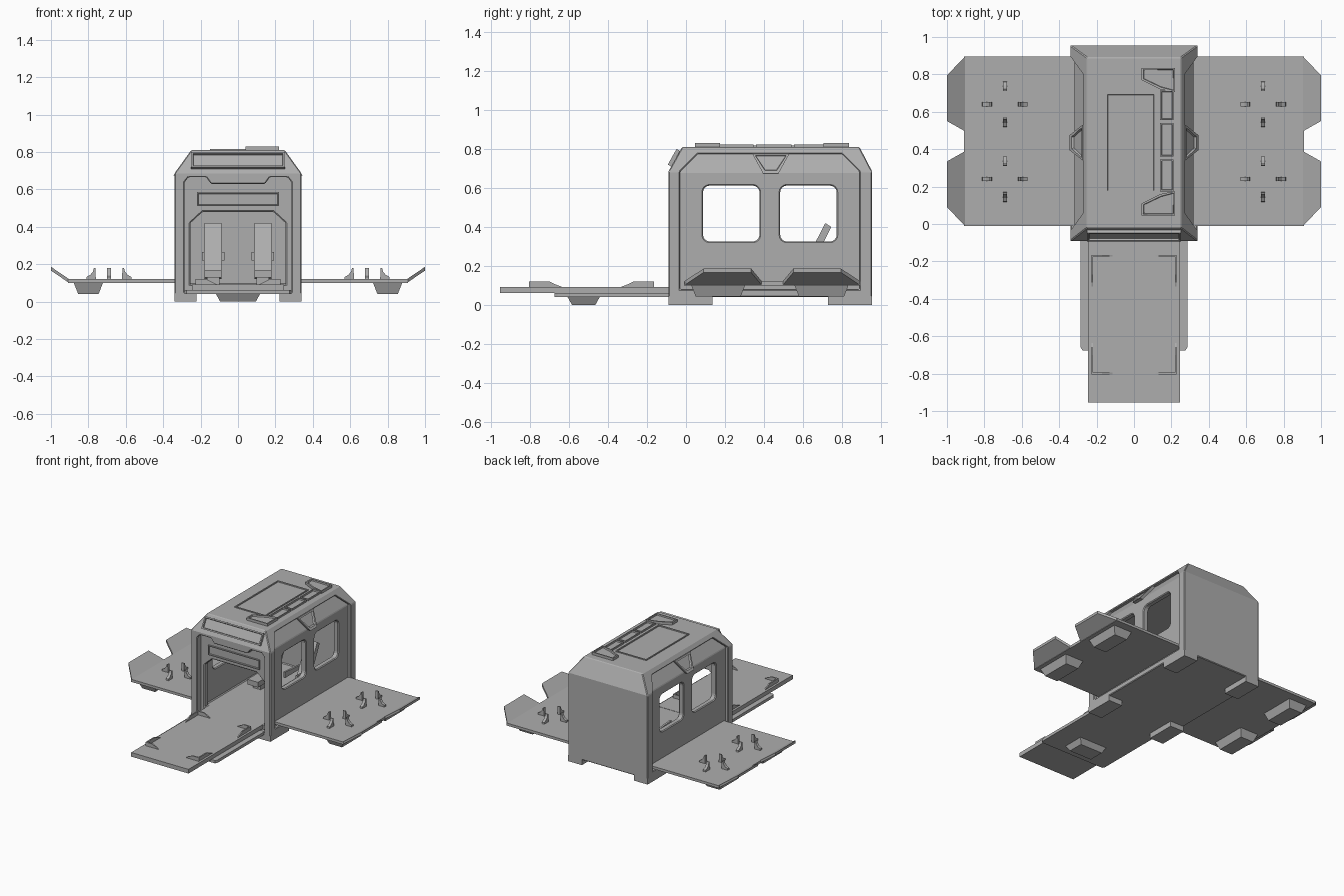
import bpy, bmesh, math
from mathutils import Matrix, Vector

cube = bpy.data.objects.get("Cube")
if cube:
    bpy.data.objects.remove(cube)

grey = bpy.data.materials.new("plain_grey")
grey.use_nodes = True
grey.diffuse_color = (0.42, 0.42, 0.42, 1)
grey.node_tree.nodes["Principled BSDF"].inputs["Base Color"].default_value = (0.42, 0.42, 0.42, 1)

AXES = {"x": lambda u, v, w: (w, u, v), "y": lambda u, v, w: (u, w, v), "z": lambda u, v, w: (u, v, w)}


def finish(name, bm):
    bmesh.ops.recalc_face_normals(bm, faces=bm.faces)
    mesh = bpy.data.meshes.new(name)
    bm.to_mesh(mesh)
    bm.free()
    mesh.materials.append(grey)
    obj = bpy.data.objects.new(name, mesh)
    bpy.context.collection.objects.link(obj)
    return obj


def prism(name, pts, axis, a, b, rim=0, depth=0, taper=0):
    """Extrude an outline from a to b; the b end may be inset, sunk or tapered."""
    bm = bmesh.new()
    put = AXES[axis]
    lo = [bm.verts.new(put(u, v, a)) for u, v in pts]
    hi = [bm.verts.new(put(u, v, b)) for u, v in pts]
    n = len(pts)
    bm.faces.new(lo)
    cap = bm.faces.new(hi)
    for i in range(n):
        bm.faces.new((lo[i], lo[(i + 1) % n], hi[(i + 1) % n], hi[i]))
    bmesh.ops.recalc_face_normals(bm, faces=bm.faces)
    if rim:
        bmesh.ops.inset_region(bm, faces=[cap], thickness=rim)
        inner = bmesh.ops.inset_region(bm, faces=[cap], thickness=0.003)
        bmesh.ops.translate(bm, verts=cap.verts, vec=-cap.normal * depth)
    if taper:
        mid = cap.calc_center_median()
        for v in hi:
            for k in range(3):
                d = v.co[k] - mid[k]
                if abs(d) > taper:
                    v.co[k] -= math.copysign(taper, d)
    return finish(name, bm)


def rect(u0, u1, v0, v1):
    return [(u0, v0), (u1, v0), (u1, v1), (u0, v1)]


def box(name, x0, x1, y0, y1, z0, z1):
    return prism(name, rect(x0, x1, y0, y1), "z", z0, z1)


def rounded(u0, u1, v0, v1, r, steps=4):
    pts = []
    corners = [(u1 - r, v1 - r), (u0 + r, v1 - r), (u0 + r, v0 + r), (u1 - r, v0 + r)]
    for q, (cu, cv) in enumerate(corners):
        for i in range(steps + 1):
            t = math.pi / 2 * (q + i / steps)
            pts.append((cu + r * math.cos(t), cv + r * math.sin(t)))
    return pts


def symmetric(half):
    return half + [(-u, v) for u, v in reversed(half)]


def mirrored(obj, name):
    """Name the part for the left side and add a copy on the right."""
    obj.name = "left_" + name
    twin = obj.copy()
    twin.data = obj.data.copy()
    twin.data.transform(Matrix.Scale(-1, 4, Vector((1, 0, 0))))
    twin.data.flip_normals()
    twin.name = "right_" + name
    bpy.context.collection.objects.link(twin)


def cut(obj, cutters, bevel=0.0):
    for c in cutters:
        m = obj.modifiers.new("cut", "BOOLEAN")
        m.operation, m.solver, m.object = "DIFFERENCE", "EXACT", c
    if bevel:
        m = obj.modifiers.new("edge", "BEVEL")
        m.width, m.segments, m.limit_method = bevel, 1, "ANGLE"
    dg = bpy.context.evaluated_depsgraph_get()
    mesh = bpy.data.meshes.new_from_object(obj.evaluated_get(dg))
    obj.modifiers.clear()
    obj.data = mesh
    for c in cutters:
        bpy.data.objects.remove(c)


# Outer frame: a hipped box with the sides and the doorway cut out
frame = box("outer_frame", -0.34, 0.34, -0.09, 0.955, 0.04, 0.685)
bm = bmesh.new()
bm.from_mesh(frame.data)
bm.faces.ensure_lookup_table()
top = max(bm.faces, key=lambda f: f.calc_center_median().z)
lid = bmesh.ops.extrude_face_region(bm, geom=[top])
bmesh.ops.delete(bm, geom=[top], context="FACES_ONLY")
for v in [g for g in lid["geom"] if isinstance(g, bmesh.types.BMVert)]:
    v.co = (math.copysign(0.25, v.co.x), -0.02 if v.co.y < 0 else 0.89, 0.81)
bmesh.ops.recalc_face_normals(bm, faces=bm.faces)
bm.to_mesh(frame.data)
bm.free()
side = [(-0.03, 0.08), (0.89, 0.08), (0.89, 0.685), (0.8, 0.775), (0.06, 0.775), (-0.03, 0.685)]
door = symmetric([(0.285, 0.05), (0.285, 0.64), (0.265, 0.665), (0.17, 0.665), (0.145, 0.63)])
cut(frame, [prism("cutter", side, "x", -1, 1), prism("cutter", door, "y", -0.3, -0.02)], 0.006)

# Cabin walls with the entrance, the hollow inside and four windows
cabin = prism("cabin_walls", symmetric([(0.318, 0.05), (0.318, 0.68), (0.24, 0.79)]), "y", -0.045, 0.9)
hollow = symmetric([(0.275, 0.09), (0.275, 0.66), (0.2, 0.75)])
entry = symmetric([(0.255, 0.09), (0.255, 0.42), (0.19, 0.48)])
holes = [prism("cutter", hollow, "y", 0.0, 0.87), prism("cutter", entry, "y", -0.2, 0.1)]
for y in (0.087, 0.483):
    holes.append(prism("cutter", rounded(y, y + 0.29, 0.325, 0.612, 0.035), "x", -1, 1))
cut(cabin, holes, 0.006)
prism("door_header_panel", rect(-0.22, 0.22, 0.51, 0.585), "y", -0.04, -0.055, 0.01, 0.012)

# Tab hanging over each side panel, bent to follow the roof slope
tab = prism("tab", [(0.395, 0.675), (0.475, 0.675), (0.53, 0.775), (0.34, 0.775)], "x", 0.3, 0.345, 0.018, 0.012)
for v in tab.data.vertices:
    v.co.x -= max(0, v.co.z - 0.675) * 0.7
mirrored(tab, "side_tab")

# Roof details
prism("roof_panel", rect(-0.15, 0.115, 0.17, 0.7), "z", 0.8, 0.817, 0.012, 0.01)
for i, (y0, y1) in enumerate([(0.175, 0.345), (0.36, 0.54), (0.555, 0.715)]):
    prism(f"roof_vent_{i}", rect(0.14, 0.212, y0, y1), "z", 0.8, 0.822, 0.01, 0.01)
cap = [(0.04, 0.38), (0.04, 0.33), (0.14, 0.28), (0.22, 0.265), (0.22, 0.395), (0.04, 0.395)]
for name, s in (("rear", 1), ("front", -1)):
    prism(f"roof_vent_{name}", [(u, 0.44 + s * v) for u, v in cap], "z", 0.8, 0.83, 0.012, 0.01)
bar = prism("front_slope_bar", rect(-0.25, 0.25, -0.046, 0.046), "z", -0.01, 0.016, 0.014, 0.012)
bar.data.transform(Matrix.Translation((0, -0.057, 0.752)) @ Matrix.Rotation(math.radians(60.7), 4, "X"))

# Body feet
for name, y0, y1 in (("front_foot", -0.09, 0.135), ("rear_foot", 0.728, 0.955)):
    mirrored(box(name, 0.222, 0.34, y0, y1, 0, 0.045), name)

# Front ramp with its support and corner rails
box("ramp_plate", -0.245, 0.245, -0.955, 0.01, 0.06, 0.092)
lower = symmetric([(0.285, -0.08), (0.285, -0.66), (0.275, -0.675), (0.245, -0.675)])
prism("ramp_base", lower, "z", 0.04, 0.062)
prism("ramp_foot", rect(-0.12, 0.12, -0.61, -0.44), "z", 0.045, 0, taper=0.025)
for name, y, s in (("rear_rail", -0.17, -1), ("front_rail", -0.8, 1)):
    arm = [(y, 0.09), (y, 0.12), (y + s * 0.1, 0.12), (y + s * 0.13, 0.105), (y + s * 0.17, 0.09)]
    mirrored(prism(name, arm, "x", 0.218, 0.228), name + "_long")
    arm = [(0.228, 0.09), (0.228, 0.12), (0.17, 0.12), (0.14, 0.105), (0.11, 0.09)]
    mirrored(prism(name, arm, "y", y - 0.005, y + 0.005), name + "_short")

# Fold-out wings with upturned flaps, feet and claws
mirrored(box("wing", 0.3, 0.908, -0.01, 0.895, 0.1, 0.12), "wing")
claw = [(0.07, 0.115), (0.122, 0.115), (0.12, 0.132), (0.1, 0.143), (0.086, 0.16), (0.08, 0.18), (0.072, 0.18)]
for name, s in (("front", -1), ("rear", 1)):
    outline = [(0.903, 0.4425 + s * 0.4525), (1.0, 0.4425 + s * 0.353),
               (1.0, 0.4425 + s * 0.108), (0.903, 0.4425 + s * 0.053)]
    flap = prism("flap", outline, "z", 0.1, 0.12)
    for v in flap.data.vertices:
        v.co.z += (v.co.x - 0.903) * 0.68
    mirrored(flap, name + "_flap")
    y = 0.43 + s * 0.265
    mirrored(prism("foot", rect(0.72, 0.88, y - 0.14, y + 0.14), "z", 0.105, 0.042, taper=0.025), name + "_wing_foot")
    for k in range(4):
        hook = prism("claw", claw, "y", -0.011, 0.011)
        hook.data.transform(Matrix.Translation((0.69, 0.44 + s * 0.2, 0)) @ Matrix.Rotation(k * math.pi / 2, 4, "Z"))
        mirrored(hook, f"{name}_claw_{k}")

# Two reclined seats inside
back = [(0.57, 0.14), (0.605, 0.12), (0.745, 0.4), (0.715, 0.42)]
mirrored(prism("seat_back", back, "x", 0.088, 0.178), "seat_back")
mirrored(box("seat_cushion", 0.088, 0.178, 0.37, 0.6, 0.13, 0.17), "seat_cushion")
mirrored(box("seat_base", 0.1, 0.166, 0.42, 0.57, 0.08, 0.135), "seat_base")
for name, x in (("inner_armrest", 0.073), ("outer_armrest", 0.178)):
    mirrored(prism(name, [(0.45, 0.22), (0.64, 0.22), (0.64, 0.25), (0.45, 0.265)], "x", x, x + 0.015), name)
